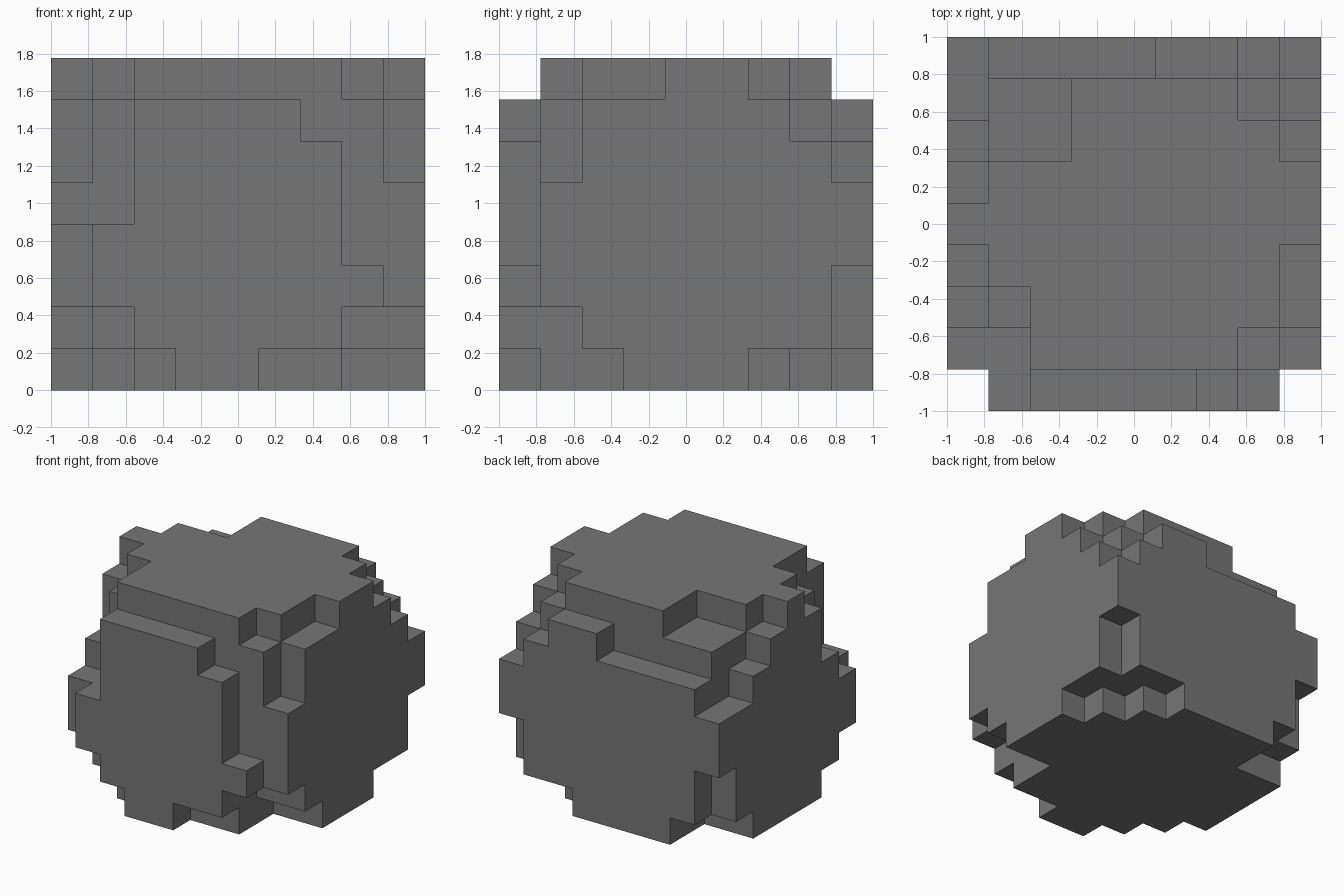
import bpy
import bmesh
import math
from mathutils import Vector

# Remove the default object
default_cube = bpy.data.objects.get("Cube")
if default_cube:
    bpy.data.objects.remove(default_cube, do_unlink=True)

CELLS = 9
STEP = 2 / CELLS

# One layer per step of height, bottom to top; each layer is a union of
# slabs given as first and last cell in x, first and last cell in y
layers = [
    [(3, 4, 0, 0), (2, 6, 1, 7), (1, 6, 2, 2), (0, 8, 3, 5), (0, 7, 6, 6), (2, 5, 8, 8)],
    [(2, 6, 0, 0), (1, 6, 1, 1), (0, 8, 2, 7), (1, 7, 8, 8)],
    [(1, 7, 0, 8), (0, 8, 1, 7)],
    [(1, 6, 0, 0), (0, 8, 1, 8)],
    [(2, 6, 0, 0), (2, 8, 1, 1), (0, 8, 2, 8)],
    [(2, 6, 0, 0), (2, 7, 1, 1), (1, 8, 2, 7), (0, 8, 3, 6), (1, 7, 8, 8)],
    [(2, 5, 0, 0), (2, 7, 1, 1), (1, 8, 2, 6), (0, 8, 3, 5), (1, 7, 7, 7), (5, 6, 8, 8)],
    [(2, 6, 1, 1), (2, 7, 2, 2), (1, 7, 3, 3), (0, 8, 4, 4), (1, 8, 5, 5), (3, 7, 6, 6), (3, 6, 7, 7)],
]


def make_material(name, color):
    material = bpy.data.materials.new(name)
    material.use_nodes = True
    material.diffuse_color = color
    shader = material.node_tree.nodes["Principled BSDF"]
    shader.inputs["Base Color"].default_value = color
    shader.inputs["Roughness"].default_value = 0.9
    return material


def filled_cells(layers):
    """Collect every block cell covered by the slabs."""
    cells = set()
    for k, slabs in enumerate(layers):
        for x_first, x_last, y_first, y_last in slabs:
            for i in range(x_first, x_last + 1):
                for j in range(y_first, y_last + 1):
                    cells.add((i, j, k))
    return cells


def add_side(bm, cell, axis, sign):
    """Add the outward square on one side of a cell."""
    normal = Vector((0, 0, 0))
    normal[axis] = sign
    across = Vector((0, 0, 0))
    across[(axis + 1) % 3] = 1
    along = normal.cross(across)
    offset = Vector((CELLS / 2, CELLS / 2, 0))
    middle = Vector(cell) + Vector((0.5, 0.5, 0.5)) + normal / 2 - offset
    corners = [(-1, -1), (1, -1), (1, 1), (-1, 1)]
    verts = [bm.verts.new((middle + across * a / 2 + along * b / 2) * STEP)
             for a, b in corners]
    bm.faces.new(verts)


# Rock shell: only sides that have no neighbouring block
cells = filled_cells(layers)
bm = bmesh.new()
for cell in sorted(cells):
    for axis in range(3):
        for sign in (-1, 1):
            neighbour = list(cell)
            neighbour[axis] += sign
            if tuple(neighbour) not in cells:
                add_side(bm, cell, axis, sign)

# Weld the squares and merge each flat terrace into one face
bmesh.ops.remove_doubles(bm, verts=bm.verts[:], dist=STEP / 100)
bmesh.ops.dissolve_limit(bm, angle_limit=math.radians(1),
                         verts=bm.verts[:], edges=bm.edges[:])

mesh = bpy.data.meshes.new("blocky_boulder")
bm.to_mesh(mesh)
bm.free()
mesh.materials.append(make_material("stone grey", (0.18, 0.18, 0.18, 1)))
boulder = bpy.data.objects.new("blocky_boulder", mesh)
bpy.context.scene.collection.objects.link(boulder)
